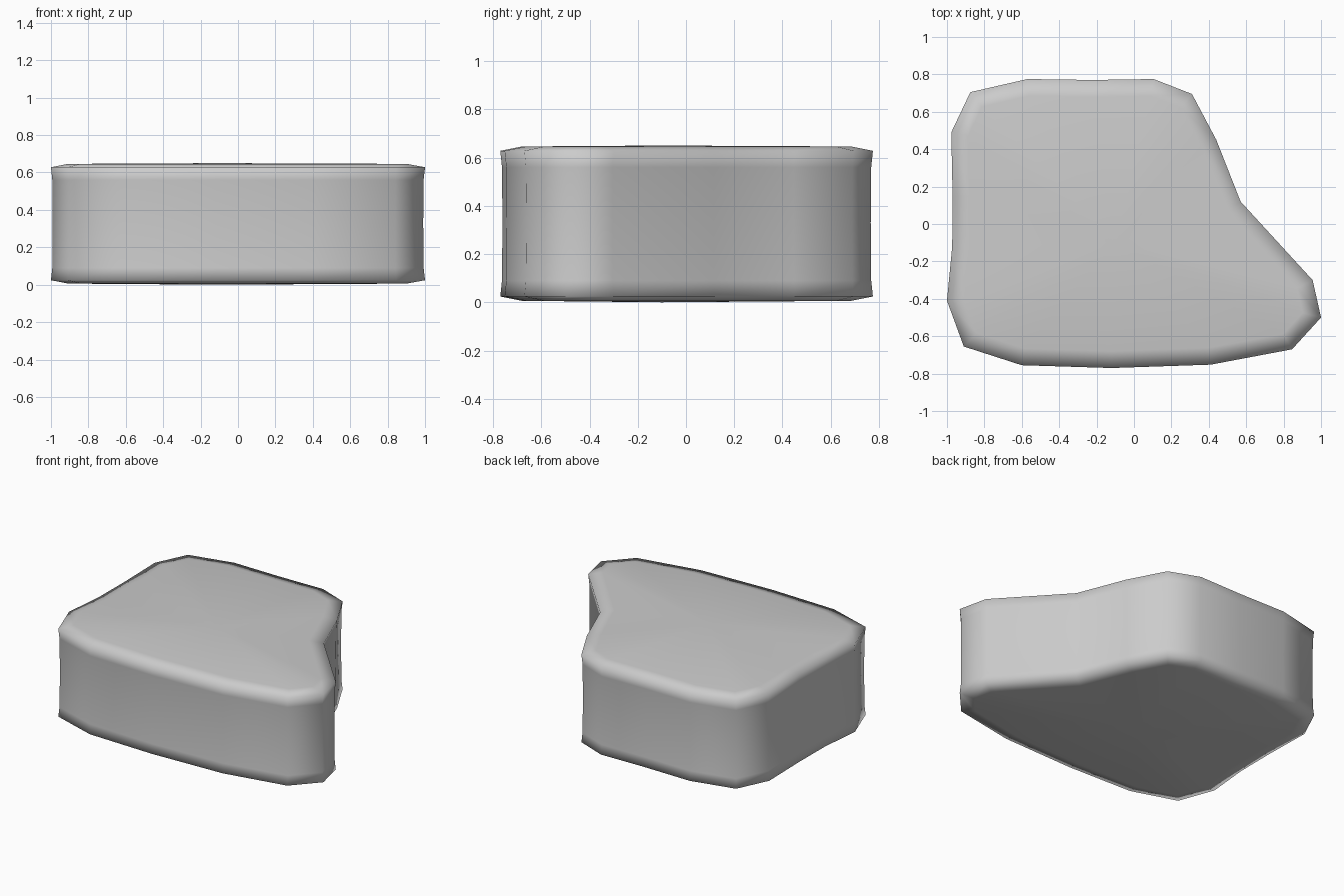
import bpy, bmesh
from mathutils import Vector

if "Cube" in bpy.data.objects:
    bpy.data.objects.remove(bpy.data.objects["Cube"])

# Outline seen from above, counter-clockwise
OUTLINE = [Vector(p) for p in [
    (-1, -.41), (-.91, -.655), (-.6, -.755), (-.12, -.77), (.41, -.752),
    (.845, -.67), (1, -.5), (.955, -.3), (.57, .12), (.44, .45),
    (.31, .695), (.105, .775), (-.22, .77), (-.57, .775), (-.875, .705),
    (-.977, .49), (-.97, .15), (-.972, -.12)]]

# Cross-section of the wall: (inset, height) from bottom to top
SECTION = [(.09, .006), (0, .024), (.007, .09), (.009, .33),
           (.007, .56), (0, .628), (.09, .646)]


def inset(points, d):
    """Move every edge of the outline inwards by d."""
    result = []
    for i, p in enumerate(points):
        a = (p - points[i - 1]).normalized()
        b = (points[(i + 1) % len(points)] - p).normalized()
        na, nb = Vector((-a.y, a.x)), Vector((-b.y, b.x))
        result.append(p + (na + nb) * d / (1 + na.dot(nb)))
    return result


# Slab body: stacked rings joined into a wall
bm = bmesh.new()
rings = [[bm.verts.new((p.x, p.y, z)) for p in inset(OUTLINE, d)]
         for d, z in SECTION]
n = len(OUTLINE)
for low, high in zip(rings, rings[1:]):
    for i in range(n):
        j = (i + 1) % n
        bm.faces.new((low[i], low[j], high[j], high[i]))

# Slightly domed top and bottom
for ring, z in ((rings[0], 0), (rings[-1], .65)):
    centre = bm.verts.new((-.1, -.1, z))
    for i in range(n):
        bm.faces.new((ring[i], ring[(i + 1) % n], centre))
bmesh.ops.recalc_face_normals(bm, faces=bm.faces[:])
for face in bm.faces:
    face.smooth = True

mesh = bpy.data.meshes.new("stone_slab")
bm.to_mesh(mesh)
bm.free()
slab = bpy.data.objects.new("stone_slab", mesh)
bpy.context.collection.objects.link(slab)
